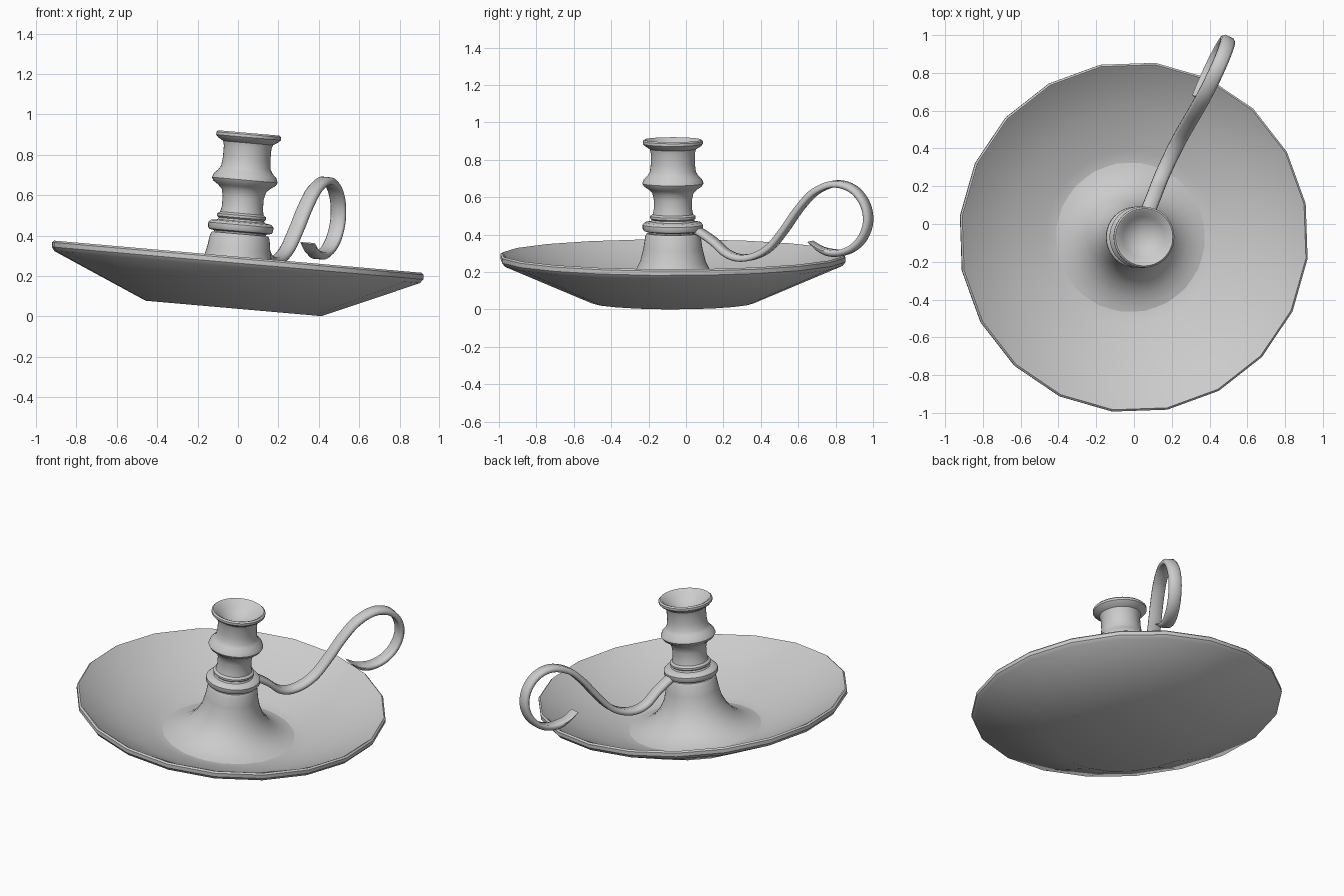
import bpy, bmesh, math
from mathutils import Matrix, Vector

if "Cube" in bpy.data.objects:
    bpy.data.objects.remove(bpy.data.objects["Cube"])

# whole holder leans 5 degrees, resting on one edge of its foot
LEAN = Matrix.Translation((-0.022, -0.07, 0.039)) @ Matrix.Rotation(math.radians(5), 4, 'Y')


def finish(name, bm, angle):
    bmesh.ops.recalc_face_normals(bm, faces=bm.faces[:])
    bm.transform(LEAN)
    mesh = bpy.data.meshes.new(name)
    bm.to_mesh(mesh)
    bm.free()
    obj = bpy.data.objects.new(name, mesh)
    bpy.context.collection.objects.link(obj)
    bpy.ops.object.select_all(action='DESELECT')
    obj.select_set(True)
    bpy.context.view_layer.objects.active = obj
    bpy.ops.object.shade_smooth_by_angle(angle=math.radians(angle))
    return obj


def lathe(name, profile, sides, start, angle):
    """Revolve (radius, height) points; radius 0 makes a pole."""
    bm = bmesh.new()
    rings = []
    for r, z in profile:
        if r == 0:
            rings.append([bm.verts.new((0, 0, z))] * sides)
        else:
            rings.append([bm.verts.new((r * math.cos(start + k * math.tau / sides),
                                        r * math.sin(start + k * math.tau / sides), z))
                          for k in range(sides)])
    for a, b in zip(rings, rings[1:]):
        for k in range(sides):
            n = (k + 1) % sides
            bm.faces.new(list(dict.fromkeys((a[k], a[n], b[n], b[k]))))
    return finish(name, bm, angle)


def smooth_path(pts, steps):
    """Catmull-Rom curve through 2D points."""
    p = [2 * pts[0] - pts[1]] + pts + [2 * pts[-1] - pts[-2]]
    out = []
    for i in range(1, len(p) - 2):
        a, b, c, d = p[i - 1:i + 3]
        for j in range(steps):
            t = j / steps
            out.append(0.5 * (2 * b + (c - a) * t + (2 * a - 5 * b + 4 * c - d) * t * t
                              + (3 * b - a - 3 * c + d) * t ** 3))
    return out + [pts[-1]]


# wide shallow dish with 20 sides and a small rounded lip
lathe("dish", [(0, 0), (0.44, 0), (0.915, 0.205), (0.93, 0.225), (0.93, 0.248),
               (0.92, 0.257), (0.908, 0.25), (0.89, 0.233), (0.66, 0.13),
               (0.46, 0.05), (0.38, 0.035), (0, 0.035)],
      20, math.radians(11), 35)

# flared pedestal rising out of the dish floor
lathe("pedestal", [(0.42, 0.034), (0.37, 0.043), (0.31, 0.065), (0.25, 0.105),
                   (0.205, 0.16), (0.175, 0.22), (0.158, 0.29), (0.148, 0.355),
                   (0.14, 0.37), (0, 0.37)],
      40, math.radians(11), 35)

# turned candle socket: collar, neck, bulge, cup and funnel mouth
lathe("candle_socket", [(0, 0.36), (0.125, 0.36), (0.13, 0.378), (0.155, 0.383),
                        (0.162, 0.393), (0.162, 0.415), (0.15, 0.428), (0.118, 0.433),
                        (0.113, 0.442), (0.122, 0.45), (0.122, 0.462), (0.108, 0.472),
                        (0.102, 0.50), (0.102, 0.55), (0.11, 0.585), (0.13, 0.605),
                        (0.155, 0.622), (0.164, 0.638), (0.155, 0.66), (0.135, 0.68),
                        (0.123, 0.70), (0.118, 0.74), (0.118, 0.80), (0.124, 0.822),
                        (0.15, 0.838), (0.161, 0.85), (0.161, 0.864), (0.152, 0.872),
                        (0.142, 0.868), (0.11, 0.83), (0, 0.76)],
      40, math.radians(11), 40)

# scrolled ribbon handle: side-view path (y, z) converted to leaning coordinates
side_path = [(0.02, 0.44), (0.07, 0.42), (0.15, 0.365), (0.22, 0.302), (0.29, 0.277),
             (0.37, 0.288), (0.45, 0.335), (0.527, 0.43), (0.607, 0.545),
             (0.69, 0.632), (0.794, 0.674), (0.89, 0.65), (0.955, 0.575),
             (0.976, 0.48), (0.95, 0.39), (0.89, 0.327), (0.81, 0.302),
             (0.73, 0.318), (0.665, 0.364)]
turn = math.radians(65.4)
out_dir = Vector((math.cos(turn), math.sin(turn), 0))
across = Vector((-math.sin(turn), math.cos(turn), 0))
path = []
for y, z in side_path:
    s = (y + 0.07) / math.sin(turn)
    path.append(Vector((s, z - 0.039 + 0.087 * math.cos(turn) * s)))
path = smooth_path(path, 5)

section = [(-1, -0.5), (-0.8, -1), (0.8, -1), (1, -0.5),
           (0.95, 0.3), (0.6, 1), (-0.6, 1), (-0.95, 0.3)]
bm = bmesh.new()
rings = []
for i, p in enumerate(path):
    t = (path[min(i + 1, len(path) - 1)] - path[max(i - 1, 0)]).normalized()
    normal = out_dir * -t.y + Vector((0, 0, t.x))
    centre = out_dir * p.x + Vector((0, 0, p.y))
    left = len(path) - 1 - i
    thick = 0.018 * min(1, 0.2 + left / 9)   # thins to a sharp tip
    rings.append([bm.verts.new(centre + across * (u * 0.04) + normal * (v * thick))
                  for u, v in section])
for a, b in zip(rings, rings[1:]):
    for k in range(8):
        n = (k + 1) % 8
        bm.faces.new((a[k], a[n], b[n], b[k]))
bm.faces.new(rings[0])
bm.faces.new(rings[-1])
finish("handle", bm, 50)
